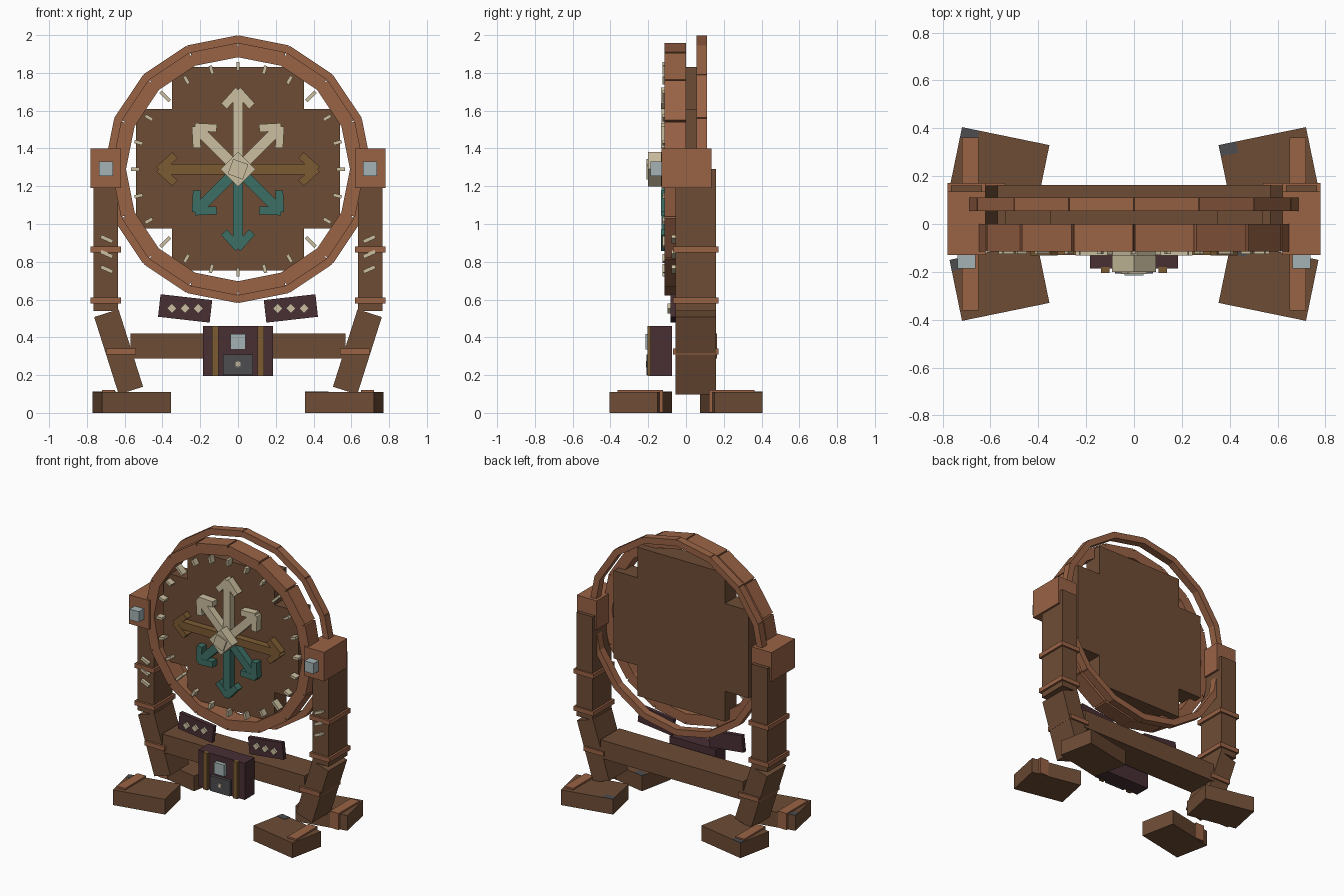
import bpy, bmesh
from math import radians, sin, cos, tan, pi
from mathutils import Matrix, Vector

cube = bpy.data.objects.get("Cube")
if cube:
    bpy.data.objects.remove(cube)


def material(name, *rgb):
    m = bpy.data.materials.new(name)
    m.use_nodes = True
    m.diffuse_color = (*rgb, 1)
    m.node_tree.nodes["Principled BSDF"].inputs["Base Color"].default_value = (*rgb, 1)
    return m


wood = material("dark wood", 0.155, 0.073, 0.036)
copper = material("copper wood", 0.32, 0.125, 0.06)
cream = material("cream", 0.60, 0.52, 0.35)
gold = material("old gold", 0.20, 0.105, 0.033)
teal = material("teal", 0.046, 0.16, 0.13)
crystal = material("pale blue crystal", 0.37, 0.45, 0.46)
plum = material("dark plum", 0.065, 0.028, 0.034)
slate = material("slate", 0.075, 0.075, 0.08)


def build(name, mat, boxes):
    """One object from boxes given as (matrix, size)."""
    bm = bmesh.new()
    for mx, size in boxes:
        bmesh.ops.create_cube(bm, size=1, matrix=mx @ Matrix.Diagonal((*size, 1)))
    me = bpy.data.meshes.new(name)
    bm.to_mesh(me)
    bm.free()
    me.materials.append(mat)
    ob = bpy.data.objects.new(name, me)
    bpy.context.collection.objects.link(ob)
    return ob


def span(x, y, z):
    """Axis-aligned box from three (low, high) ranges."""
    r = (x, y, z)
    return (Matrix.Translation([(a + b) / 2 for a, b in r]), [abs(b - a) for a, b in r])


def turned(center, size, angle, axis="Y"):
    return (Matrix.Translation(center) @ Matrix.Rotation(radians(angle), 4, axis), size)


HUB = Vector((0, 0, 1.29))
POST_Y = (-0.055, 0.16)


def radial(angle, r, y, size):
    """Box at radius r on the wheel, its z axis pointing outward."""
    a = radians(angle)
    return turned(HUB + Vector((r * sin(a), y, r * cos(a))), size, angle)


# Wheel rims, each of sixteen straight segments
def rim(name, r, depth, y, length):
    build(name, copper, [radial((i + 0.5) * 22.5, r, sum(y) / 2, (length, y[1] - y[0], depth))
                         for i in range(16)])


rim("front_rim", 0.619, 0.075, (-0.115, 0.0), 0.251)
rim("back_rim", 0.673, 0.045, (0.055, 0.11), 0.272)

# Stepped dial
build("dial_tall", wood, [span((-0.35, 0.35), (-0.08, 0.055), (0.755, 1.83))])
for s, side in ((1, "left"), (-1, "right")):
    build("dial_wing_" + side, wood,
          [span((s * 0.35, s * 0.54), (-0.08, 0.055), (0.975, 1.61))])

# Hour ticks, longer on the diagonals
build("dial_ticks", cream,
      [radial(i * 15, 0.545, -0.1, (0.018, 0.05, 0.07 if i % 6 == 3 else 0.045))
       for i in range(24)])


# Arrow hands
def arrow(name, mat, angle, tip):
    back = 0.042
    parts = [radial(angle, tip / 2 - 0.01, -0.105, (0.055, 0.05, tip - 0.03))]
    a = radians(angle)
    out, across = Vector((sin(a), 0, cos(a))), Vector((cos(a), 0, -sin(a)))
    for s in (-1, 1):
        c = HUB + out * (tip - back - 0.022) + across * s * back * 0.85 + Vector((0, -0.106, 0))
        parts.append(turned(c, (0.042, 0.052, 0.115), angle - s * 42))
    build(name, mat, parts)


for i in range(8):
    mat = cream if i in (0, 1, 7) else gold if i in (2, 6) else teal
    arrow("hand_%d" % i, mat, i * 45, 0.34 if i % 2 else 0.44)

# Hub
build("hub", cream, [turned(HUB + Vector((0, -0.155, 0)), (0.13, 0.09, 0.13), 45),
                     turned(HUB + Vector((0, -0.16, 0)), (0.085, 0.1, 0.085), 20)])

# Side frames
for s, side in ((1, "left"), (-1, "right")):
    build("post_" + side, wood, [span((s * 0.635, s * 0.765), POST_Y, (0.54, 1.29))])
    build("lower_leg_" + side, wood,
          [turned((s * 0.632, 0.0525, 0.323), (0.135, 0.215, 0.43), s * 17.6)])
    build("post_bands_" + side, copper,
          [span((s * (x - 0.08), s * (x + 0.08)), (-0.07, 0.172), (z - 0.016, z + 0.016))
           for x, z in ((0.7, 0.865), (0.7, 0.595), (0.62, 0.325))])
    build("axle_block_" + side, copper,
          [span((s * 0.62, s * 0.78), (-0.13, 0.135), (1.19, 1.4))])
    build("axle_crystal_" + side, crystal,
          [span((s * 0.663, s * 0.737), (-0.187, -0.13), (1.253, 1.33))])
    build("post_notches_" + side, cream,
          [turned((s * 0.695, -0.064, z), (0.068, 0.026, 0.02), -s * 24)
           for z in (0.92, 0.84, 0.76)])
    # Hanging plaque with three diamonds
    build("plaque_" + side, plum,
          [turned((s * 0.28, -0.067, 0.553), (0.275, 0.03, 0.12), -s * 6.5)])
    build("plaque_diamonds_" + side, cream,
          [turned((s * x, -0.088, 0.553), (0.037, 0.02, 0.037), 45) for x in (0.21, 0.28, 0.35)])
    # Splayed feet with straps
    for t, end in ((-1, "front"), (1, "back")):
        name = end + "_" + side
        foot, size = turned((s * 0.5625, t * 0.24, 0.055), (0.373, 0.26, 0.11), s * t * 11.6, "Z")
        build("foot_" + name, wood, [(foot, size)])
        build("foot_strap_" + name, copper,
              [span((s * 0.65, s * 0.72), (t * 0.122, t * 0.362), (0.002, 0.122))])
        build("foot_plate_" + name, slate,
              [(foot @ Matrix.Translation((-0.149, 0.106, 0.054)), (0.075, 0.048, 0.006))])

# Cross beam
build("cross_beam", wood, [span((-0.57, 0.57), (-0.052, 0.163), (0.287, 0.42))])

# Chest on the beam
build("chest", plum, [span((-0.185, 0.185), (-0.187, -0.075), (0.195, 0.46))])
build("chest_straps", gold, [span((s * 0.103, s * 0.137), (-0.205, -0.18), (0.194, 0.461))
                             for s in (-1, 1)])
build("chest_lock", slate, [span((-0.08, 0.08), (-0.208, -0.18), (0.2, 0.31))])
build("chest_crystal", crystal, [span((-0.04, 0.04), (-0.215, -0.18), (0.335, 0.418))])
build("lock_star", cream, [turned((0, -0.208, 0.258), (0.034, 0.006, 0.006), a)
                           for a in (0, 45, 90, 135)])
